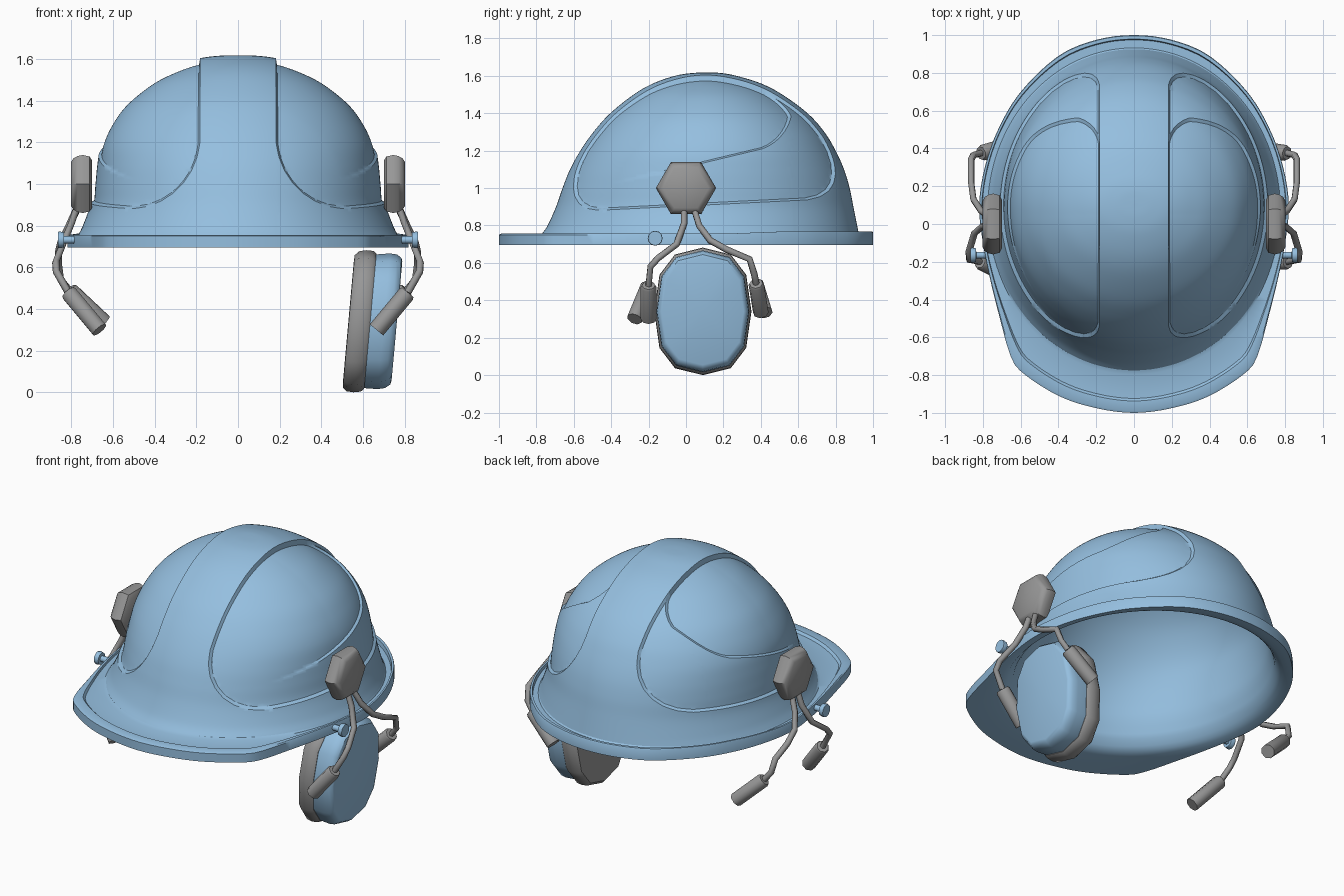
import bpy, bmesh, math
from mathutils import Vector

if "Cube" in bpy.data.objects:
    bpy.data.objects.remove(bpy.data.objects["Cube"])


def material(name, rgb):
    m = bpy.data.materials.new(name)
    m.diffuse_color = (*rgb, 1)
    m.use_nodes = True
    m.node_tree.nodes["Principled BSDF"].inputs["Base Color"].default_value = m.diffuse_color
    return m


BLUE = material("light blue", (0.30, 0.52, 0.74))
GRAY = material("mid gray", (0.31, 0.31, 0.31))


def finish(name, bm, mat, angle=35):
    bmesh.ops.recalc_face_normals(bm, faces=bm.faces[:])
    me = bpy.data.meshes.new(name)
    bm.to_mesh(me)
    bm.free()
    me.materials.append(mat)
    ob = bpy.data.objects.new(name, me)
    bpy.context.collection.objects.link(ob)
    bpy.ops.object.select_all(action='DESELECT')
    ob.select_set(True)
    bpy.context.view_layer.objects.active = ob
    bpy.ops.object.shade_smooth_by_angle(angle=math.radians(angle))


def skin(rings, caps):
    """Skin closed rings of equal length; caps lists the ring indices closed by fans."""
    bm = bmesh.new()
    vs = [[bm.verts.new(p) for p in r] for r in rings]
    n = len(rings[0])
    for a, b in zip(vs, vs[1:]):
        for i in range(n):
            bm.faces.new((a[i], a[(i + 1) % n], b[(i + 1) % n], b[i]))
    for k in caps:
        cv = bm.verts.new(sum((v.co for v in vs[k]), Vector()) / n)
        for i in range(n):
            bm.faces.new((vs[k][i], vs[k][(i + 1) % n], cv))
    return bm


def loft(name, rings, mat, angle=35, caps=(0, -1)):
    finish(name, skin(rings, caps), mat, angle)


def catmull(pts, sub):
    out = []
    for i in range(len(pts) - 1):
        p = [pts[max(0, min(len(pts) - 1, i + k))] for k in (-1, 0, 1, 2)]
        for s in range(sub):
            t = s / sub
            out.append([.5 * (2 * b + (c - a) * t + (2 * a - 5 * b + 4 * c - d) * t * t
                              + (3 * b - a - 3 * c + d) * t ** 3) for a, b, c, d in zip(*p)])
    return out + [pts[-1]]


# ---- dome outline rows (z, half width, front y, back y) ----
ROWS = [(.75, .77, -.775, .925), (.80, .745, -.74, .915), (.90, .71, -.695, .895),
        (1.0, .70, -.66, .875), (1.1, .69, -.62, .845), (1.2, .672, -.565, .80),
        (1.3, .627, -.495, .74), (1.4, .553, -.405, .65), (1.5, .43, -.28, .515),
        (1.56, .315, -.175, .40), (1.60, .20, -.06, .27), (1.615, .10, .03, .19),
        (1.618, .01, .11, .13)]
SEG = 160


def ring(row, inset=0, drop=0):
    z, a, f, b = row
    a, h, c = max(a - inset, .005), max((b - f) / 2 - inset, .005), (f + b) / 2
    return [Vector((a * math.sin(i * math.tau / SEG), c + h * math.cos(i * math.tau / SEG), z - drop))
            for i in range(SEG)]


# ---- panel corners on the dome: two linear distances and a corner radius ----
def lin(v, off):
    return Vector(v), off


W = .014
SIDE = lin((1, 0, 0), -.182)
FLOOR = lin((0, -.05, 1), -.877 - .05 * .55)
REAR = lin((0, -1, 0), .575)
SLOPE = lin((0, -.24, 1), -1.07 - .24 * .2)
CORNERS = [(SIDE, FLOOR, .36), (REAR, SLOPE, .18), (SIDE, REAR, .16)]
STEPS = 9


def dist(line, p):
    return line[0].dot(p) + line[1]


def inside(c, p):
    a, b, r = dist(c[0], p), dist(c[1], p), c[2]
    return r - math.hypot(max(r - a, 0), max(r - b, 0))


def ramp(v, w=W):
    return max(0, min(1, v / w))


def recess(p):
    """Sink the side panels, leaving the raised centre band."""
    q = Vector((abs(p.x), p.y, p.z))
    d = .016 * ramp(inside(CORNERS[0], q))
    upper = min(inside(CORNERS[1], q), inside(CORNERS[2], q))
    d += .014 * ramp(upper) * ramp(p.y + .4, .45)
    n = Vector((p.x / .55, (p.y - .1) / .72, (p.z - .75) / .76)).normalized()
    return p - n * d


def score(bm, c, s):
    """Cut clean edges along both lips of a rounded panel corner."""
    la, lb, r = c
    for k in range(STEPS):
        t = k / (STEPS - 1) * math.pi / 2
        half = math.pi / 4 / (STEPS - 1) + .04
        for lip in (0, W):
            faces = []
            for f in bm.faces:
                p = f.calc_center_median()
                p.x *= s
                if p.x < 0 or abs(inside(c, p) - lip) > .06:
                    continue
                a, b = max(r - dist(la, p), 0), max(r - dist(lb, p), 0)
                if abs(math.atan2(b, a) - t) < half:
                    faces.append(f)
            n = la[0] * math.cos(t) + lb[0] * math.sin(t)
            off = la[1] * math.cos(t) + lb[1] * math.sin(t) - r * (math.cos(t) + math.sin(t)) + r - lip
            co = n * (-off / n.length_squared)
            geom = set(faces) | {e for f in faces for e in f.edges} | {v for f in faces for v in f.verts}
            if faces:
                bmesh.ops.bisect_plane(bm, geom=list(geom), dist=1e-4,
                                       plane_co=(co.x * s, co.y, co.z), plane_no=(n.x * s, n.y, n.z))


dome = skin([ring(r) for r in catmull(ROWS, 6)], (-1,))
for corner in CORNERS:
    for s in (1, -1):
        score(dome, corner, s)
for v in dome.verts:
    v.co = recess(v.co)
bmesh.ops.triangulate(dome, faces=[f for f in dome.faces if len(f.verts) > 4])
finish("helmet_dome", dome, BLUE, 30)

# ---- brim and hollow inside; outline is the right half from back to front ----
OUT = catmull([(-.2, .975), (0, 1), (.2, .975), (.4, .89), (.6, .70), (.72, .5), (.79, .3), (.82, .1),
               (.80, -.1), (.76, -.3), (.71, -.5), (.66, -.68), (.6, -.78), (.4, -.91), (.2, -.975),
               (0, -1), (-.2, -.975)], 4)
BASE = ring(ROWS[0])


def brim_point(p):
    """Push a dome base point outward to the brim outline."""
    d = Vector((abs(p.x), p.y - .08))
    for (x0, y0), (x1, y1) in zip(OUT, OUT[1:]):
        ex, ey = x1 - x0, y1 - y0
        den = d.x * ey - d.y * ex
        if abs(den) < 1e-9:
            continue
        t = (x0 * ey - (y0 - .08) * ex) / den
        u = (x0 * d.y - (y0 - .08) * d.x) / den
        if t > 0 and -1e-5 <= u <= 1 + 1e-5:
            return Vector((p.x * t, .08 + d.y * t, 0))
    return Vector((p.x, p.y, 0))


EDGE = [brim_point(p) for p in BASE]


def brim(frac, z, lift=0):
    return [Vector((b.x + (e.x - b.x) * frac, b.y + (e.y - b.y) * frac, z + lift * ramp(b.y - .2, .3)))
            for b, e in zip(BASE, EDGE)]


# the inside wall flares softly into the underside of the brim
rings = [ring(r, .034, .034) for r in reversed(catmull(ROWS[1:], 3))]
rings += [ring(ROWS[0], .034, .014), ring(ROWS[0], .016, .033), brim(.15, .707), brim(.6, .70),
          brim(1, .696), brim(1, .75, .012), brim(.95, .756, .012),
          brim(.72, .756, .012), brim(.66, .742), brim(.1, .742), BASE]
loft("helmet_brim", rings, BLUE, 40, (0,))


# ---- helpers for the side fittings ----
def disc_stack(name, centre, sides, profile, mat):
    """Rings around the x axis; profile is (x offset, radius)."""
    cx, cy, cz = centre
    loft(name, [[Vector((cx + o, cy + r * math.cos(i * math.tau / sides),
                         cz + r * math.sin(i * math.tau / sides))) for i in range(sides)]
                for o, r in profile], mat, 40)


def rod(name, a, b, radius):
    a, b = Vector(a), Vector(b)
    q = (b - a).to_track_quat('Z', 'Y')
    loft(name, [[p + q @ Vector((r * math.cos(i * math.tau / 8), r * math.sin(i * math.tau / 8), 0))
                 for i in range(8)]
                for p, r in ((a, radius * .85), (a.lerp(b, .05), radius), (b, radius))], GRAY, 50)


def wire(name, pts, radius):
    cu = bpy.data.curves.new(name, 'CURVE')
    cu.dimensions = '3D'
    cu.bevel_depth = radius
    cu.bevel_resolution = 1
    cu.use_fill_caps = True
    sp = cu.splines.new('POLY')
    sp.points.add(len(pts) - 1)
    for q, p in zip(sp.points, pts):
        q.co = (*p, 1)
    cu.materials.append(GRAY)
    bpy.context.collection.objects.link(bpy.data.objects.new(name, cu))


FRONT = [(.765, -.01, .91), (.80, -.01, .81), (.845, -.05, .70), (.875, -.15, .625),
         (.872, -.19, .58), (.815, -.20, .48)]
BACK = [(.765, .04, .90), (.81, .07, .80), (.85, .13, .72), (.862, .22, .67),
        (.862, .34, .62), (.85, .365, .54), (.81, .375, .49)]

for s, side in ((1, "right"), (-1, "left")):
    # hexagonal pivot pad with a rounded outer cap
    disc_stack(side + "_pivot_pad", (s * .70, 0, 1.0), 6,
               [(0, .13), (s * .012, .152), (s * .045, .161), (s * .07, .155), (s * .09, .143),
                (s * .102, .122)], GRAY)
    # chin strap knob
    disc_stack(side + "_knob", (s * .78, -.165, .732), 12,
               [(0, .018), (s * .055, .018), (s * .056, .036), (s * .075, .04), (s * .085, .038)], BLUE)
    # bent arms with end grips
    tilt = 0 if s > 0 else -.075
    for label, path, end in (("front", FRONT, (.665, -.20 + tilt, .30)),
                             ("back", BACK, (.645, .40 - tilt * .3, .335))):
        wire(f"{side}_{label}_arm", [(s * x, y, z) for x, y, z in path], .018)
        x, y, z = path[-1]
        rod(f"{side}_{label}_grip", (s * x, y, z), (s * end[0], end[1], end[2]), .042)


# ---- ear muff on the right side ----
def muff_ring(x, k, sides=12):
    pts = []
    for i in range(sides):
        a = i * math.tau / sides + math.pi / 2
        c, n = math.cos(a), math.sin(a)
        y = .26 * k * math.copysign(abs(c) ** .8, c)
        z = .341 * k * math.copysign(abs(n) ** .8, n)
        pts.append(Vector((x + .09 * z, .09 + y, .341 + z)))
    return pts


loft("ear_cushion", [muff_ring(x, k) for x, k in
                     ((.53, .82), (.532, .93), (.55, .985), (.585, 1), (.62, .99), (.635, .95))], GRAY, 40)
loft("ear_cup", [muff_ring(x, k) for x, k in
                 ((.63, .94), (.70, .955), (.735, .94), (.758, .89), (.763, .84))], BLUE, 40)
